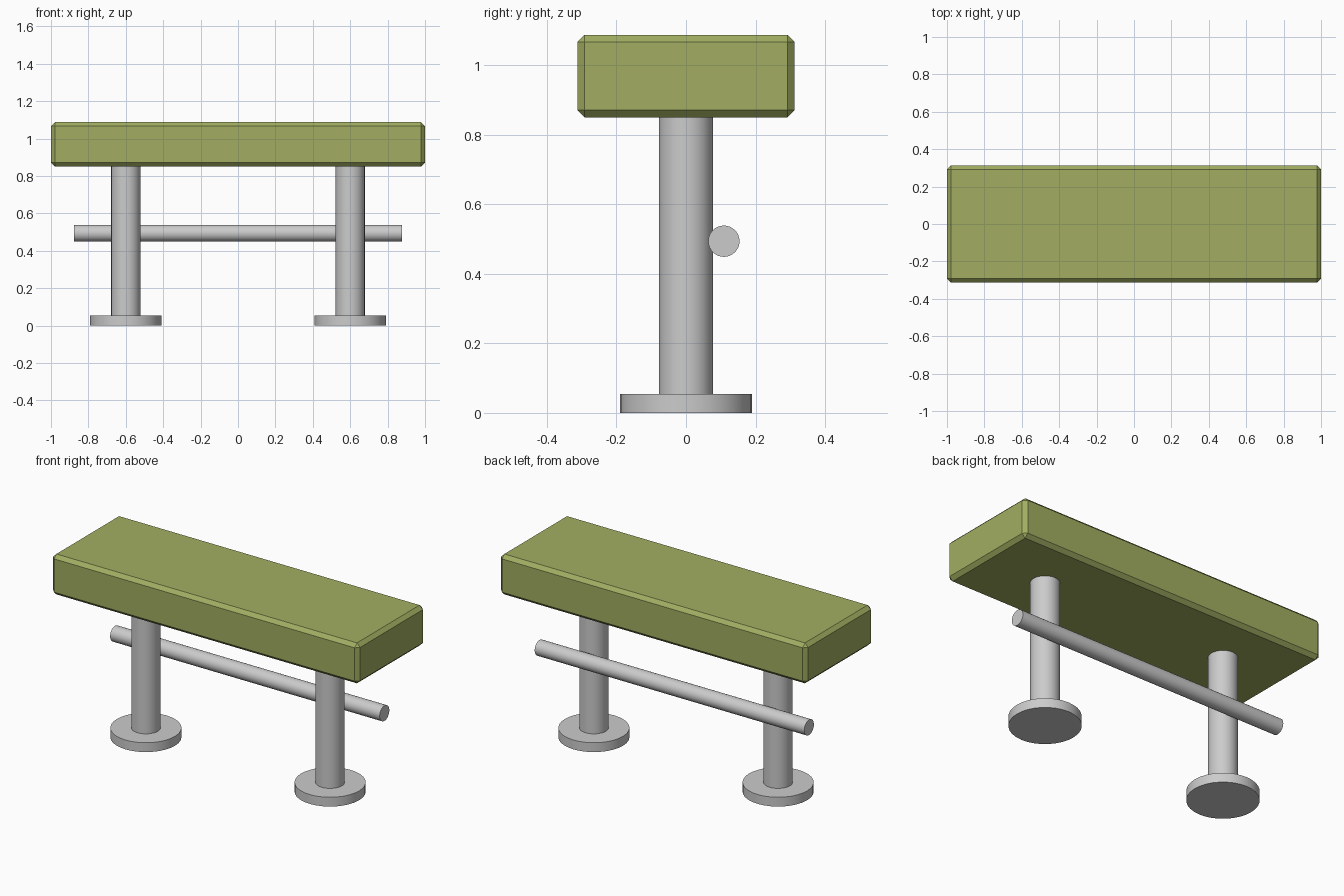
import bpy
import math

if "Cube" in bpy.data.objects:
    bpy.data.objects.remove(bpy.data.objects["Cube"])


def cylinder(name, radius, length, location, rotation=(0, 0, 0)):
    bpy.ops.mesh.primitive_cylinder_add(
        vertices=32, radius=radius, depth=length, location=location, rotation=rotation)
    obj = bpy.context.object
    obj.name = name
    bpy.ops.object.shade_smooth_by_angle(angle=math.radians(30))
    return obj


# Padded seat with chamfered edges
bpy.ops.mesh.primitive_cube_add(size=1, location=(0, 0, 0.969))
seat = bpy.context.object
seat.name = "seat"
seat.scale = (2.0, 0.625, 0.238)
bpy.ops.object.transform_apply(location=False, rotation=False, scale=True)
bevel = seat.modifiers.new("edge_chamfer", 'BEVEL')
bevel.width = 0.021
bevel.segments = 1

green = bpy.data.materials.new("olive_green")
green.diffuse_color = (0.36, 0.42, 0.12, 1)
green.use_nodes = True
green.node_tree.nodes["Principled BSDF"].inputs["Base Color"].default_value = green.diffuse_color
seat.data.materials.append(green)

# Two pedestal legs with round floor plates
for side, x in (("left", -0.6), ("right", 0.6)):
    cylinder(side + "_base", 0.19, 0.055, (x, 0, 0.0275))
    cylinder(side + "_leg", 0.078, 0.80, (x, 0, 0.45))

# Foot rail along the back of the legs
cylinder("rail", 0.045, 1.756, (0, 0.109, 0.494), (0, math.pi / 2, 0))
